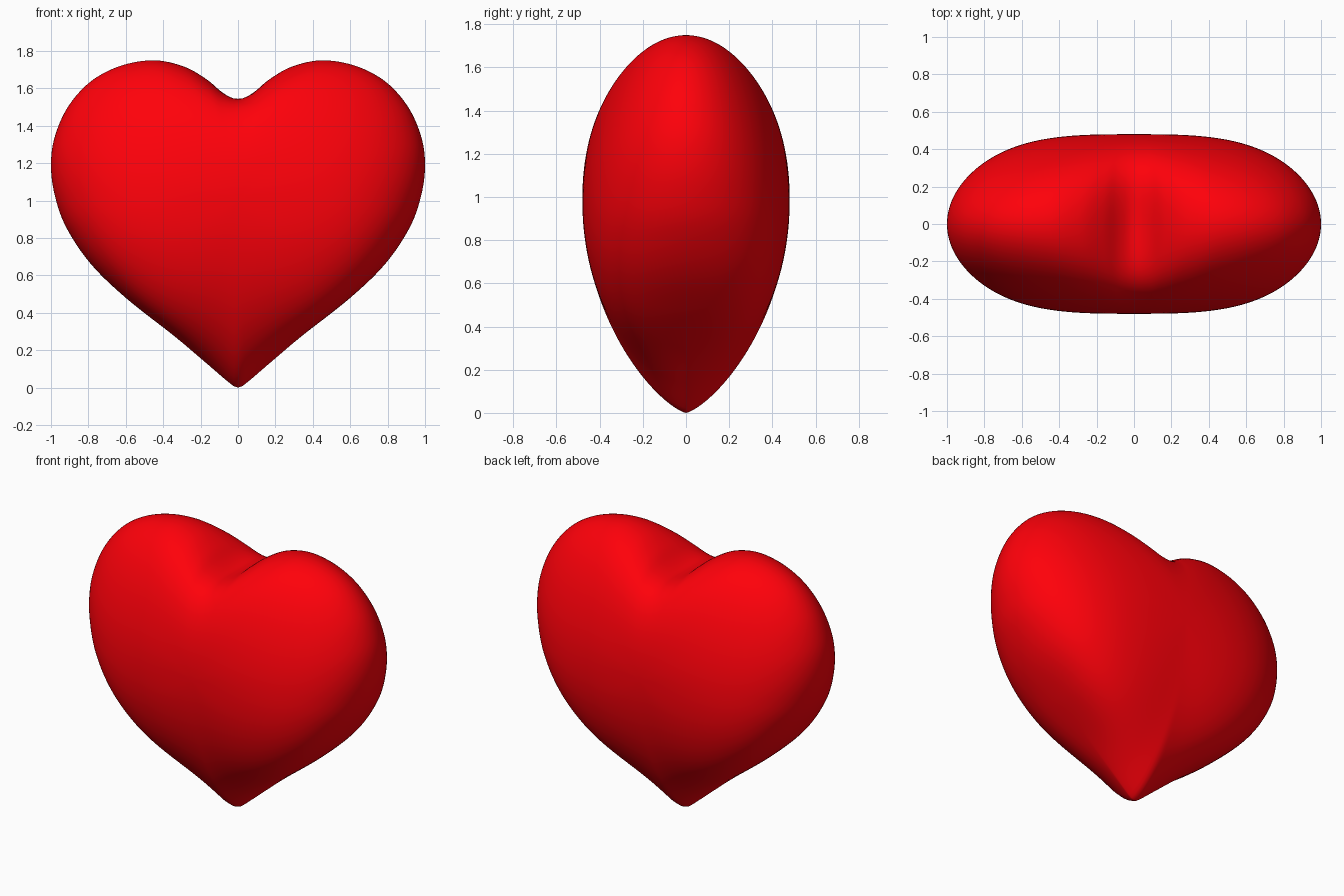
import bpy, bmesh, math
from mathutils import Vector

if "Cube" in bpy.data.objects:
    bpy.data.objects.remove(bpy.data.objects["Cube"])

# Right half of the front outline (x, z), from the tip up to the notch
HALF = [(0, 0.0), (0.045, 0.025), (0.18, 0.14), (0.34, 0.275), (0.60, 0.48), (0.79, 0.665),
        (0.92, 0.86), (0.98, 1.03), (1.0, 1.19), (0.98, 1.34), (0.91, 1.50),
        (0.79, 1.635), (0.63, 1.72), (0.45, 1.75), (0.29, 1.717), (0.17, 1.65),
        (0.09, 1.583), (0.035, 1.55), (0, 1.543)]
CENTRE = Vector((0, 1.0))
DEPTH = 0.48
COUNT, RINGS = 240, 100


def catmull(p0, p1, p2, p3, t):
    return 0.5 * (2 * p1 + (p2 - p0) * t + (2 * p0 - 5 * p1 + 4 * p2 - p3) * t * t
                  + (3 * p1 - p0 - 3 * p2 + p3) * t ** 3)


def resample(points, count):
    """Closed smooth curve through the points, evenly spaced."""
    n = len(points)
    dense = [catmull(points[i - 1], points[i], points[(i + 1) % n], points[(i + 2) % n], k / 20)
             for i in range(n) for k in range(20)]
    dense.append(dense[0])
    lengths = [0]
    for a, b in zip(dense, dense[1:]):
        lengths.append(lengths[-1] + (b - a).length)
    out, i = [], 0
    for k in range(count):
        d = lengths[-1] * k / count
        while lengths[i + 1] < d:
            i += 1
        f = (d - lengths[i]) / (lengths[i + 1] - lengths[i])
        out.append(dense[i].lerp(dense[i + 1], f))
    return out


right = [Vector(p) for p in HALF]
left = [Vector((-p.x, p.y)) for p in reversed(right[1:-1])]
outline = resample(right + left, COUNT)


def oval_radius(d):
    """Rounded shape the heart outline turns into towards the middle of each face."""
    height, e = (0.75, 2.5) if d.y > 0 else (1.0, 2.0)
    return (abs(d.x) ** e + abs(d.y / height) ** e) ** (-1 / e)


def surface_point(j, t):
    s = math.cos(t)
    d = outline[j] - CENTRE
    r = d.length
    d = d / r
    r += (oval_radius(d) - r) * (1 - s ** 3)
    # Thickness: full at the sides, tapered at the tip
    from_tip = abs(math.atan2(d.x, -d.y))
    a = 2 + 1.1 * math.exp(-((from_tip - 1.4) / 0.6) ** 2)
    b = 0.5 + 0.24 * math.exp(-(from_tip / 0.5) ** 2)
    y = DEPTH * max(0, 1 - s ** a) ** b
    q = CENTRE + d * r * s
    return (q.x, math.copysign(y, t), q.y)


# Heart body: rings running from the front centre to the back centre
bm = bmesh.new()
front = bm.verts.new((0, -DEPTH, CENTRE.y))
rings = [[bm.verts.new(surface_point(j, math.pi * (k / RINGS - 0.5))) for j in range(COUNT)]
         for k in range(1, RINGS)]
back = bm.verts.new((0, DEPTH, CENTRE.y))
for j in range(COUNT):
    n = (j + 1) % COUNT
    bm.faces.new((front, rings[0][j], rings[0][n]))
    bm.faces.new((back, rings[-1][n], rings[-1][j]))
    for r0, r1 in zip(rings, rings[1:]):
        bm.faces.new((r0[j], r1[j], r1[n], r0[n]))
bmesh.ops.recalc_face_normals(bm, faces=bm.faces[:])
for f in bm.faces:
    f.smooth = True
mesh = bpy.data.meshes.new("heart")
bm.to_mesh(mesh)
bm.free()

red = bpy.data.materials.new("red")
red.diffuse_color = (1.0, 0.0, 0.003, 1)
red.use_nodes = True
red.node_tree.nodes["Principled BSDF"].inputs["Base Color"].default_value = red.diffuse_color
mesh.materials.append(red)
heart = bpy.data.objects.new("heart", mesh)
bpy.context.collection.objects.link(heart)
